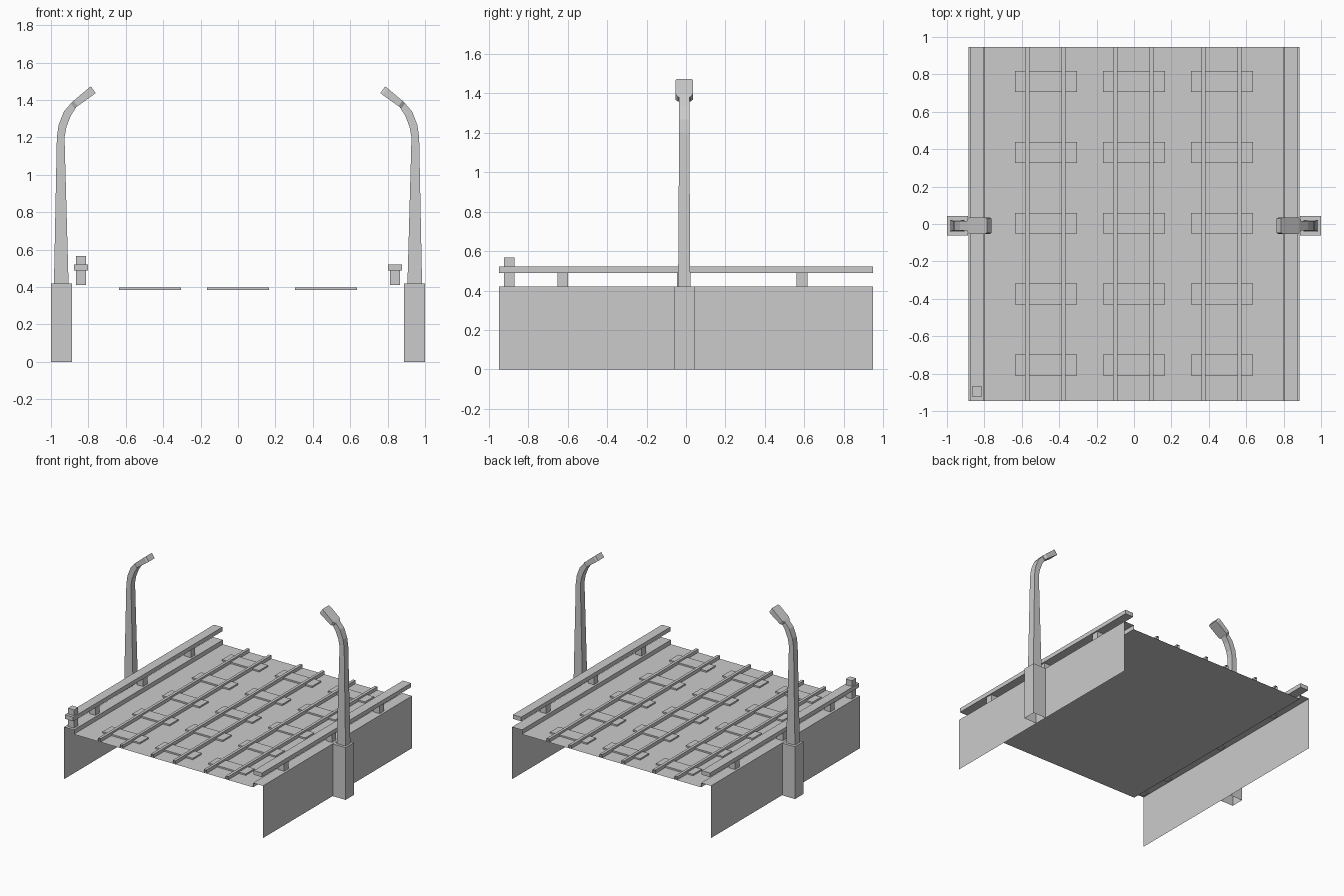
import bpy, bmesh, math
from mathutils import Vector

if bpy.data.objects.get("Cube"):
    bpy.data.objects.remove(bpy.data.objects["Cube"])

# One plain grey for everything
GREY = (0.6, 0.6, 0.6, 1)
mat = bpy.data.materials.new("concrete_grey")
mat.use_nodes = True
mat.diffuse_color = GREY
mat.node_tree.nodes["Principled BSDF"].inputs["Base Color"].default_value = GREY

HALF = 0.947    # half length of the span
DECK = 0.385    # road surface height
KERB = 0.42     # kerb and pedestal top
TOP, BOTTOM, ENDS = 1, -1, 0


def finish(name, bm):
    bmesh.ops.recalc_face_normals(bm, faces=bm.faces)
    mesh = bpy.data.meshes.new(name)
    bm.to_mesh(mesh)
    bm.free()
    mesh.materials.append(mat)
    ob = bpy.data.objects.new(name, mesh)
    bpy.context.scene.collection.objects.link(ob)
    return ob


def box(name, x, y, z, no_bottom=False, no_ends=False):
    """Box from (low, high) ranges, with optional open bottom or open y ends."""
    bm = bmesh.new()
    bmesh.ops.create_cube(bm, size=1)
    bm.normal_update()
    drop = [f for f in bm.faces
            if (no_bottom and f.normal.z < -0.5) or (no_ends and abs(f.normal.y) > 0.5)]
    for v in bm.verts:
        v.co = [lo + (c + 0.5) * (hi - lo) for c, (lo, hi) in zip(v.co, (x, y, z))]
    bmesh.ops.recalc_face_normals(bm, faces=bm.faces)
    bmesh.ops.delete(bm, geom=drop, context='FACES')
    return finish(name, bm)


def loft(name, sections, side, y0):
    """Rectangular sections (x, z, tilt in degrees, thickness, width) joined into a tube."""
    bm = bmesh.new()
    rings = []
    for x, z, tilt, thick, width in sections:
        a = math.radians(tilt)
        across = Vector((math.cos(a), 0, -math.sin(a))) * thick / 2
        ring = []
        for s, t in ((-1, -1), (1, -1), (1, 1), (-1, 1)):
            p = Vector((x, y0 + t * width / 2, z)) + across * s
            ring.append(bm.verts.new((p.x * -side, p.y, p.z)))
        rings.append(ring)
    for a, b in zip(rings, rings[1:]):
        for i in range(4):
            j = (i + 1) % 4
            bm.faces.new((a[i], a[j], b[j], b[i]))
    bm.faces.new(rings[0])
    bm.faces.new(rings[-1])
    return finish(name, bm)


# Folded sheet: side walls, kerbs and road deck
half_profile = [(-0.885, 0), (-0.885, KERB), (-0.797, KERB), (-0.797, DECK)]
profile = half_profile + [(-x, z) for x, z in reversed(half_profile)]
bm = bmesh.new()
rows = [[bm.verts.new((x, y, z)) for x, z in profile] for y in (-HALF, HALF)]
for i in range(len(profile) - 1):
    bm.faces.new((rows[0][i], rows[0][i + 1], rows[1][i + 1], rows[1][i]))
deck = finish("deck_and_walls", bm)

# Three tracks: sleepers and pairs of rails
for t in (-1, 0, 1):
    cx = t * 0.471
    for row in range(-2, 3):
        cy = 0.004 + row * 0.379
        box("sleeper", (cx - 0.165, cx + 0.165), (cy - 0.056, cy + 0.056),
            (DECK, DECK + 0.012), no_bottom=True)
    for s in (-1, 1):
        rx = cx + s * 0.097 - 0.003
        box("rail", (rx - 0.011, rx + 0.011), (-HALF, HALF), (DECK, DECK + 0.027),
            no_bottom=True, no_ends=True)

# Guard rails on short posts, one tall corner post
for side, word in ((-1, "right"), (1, "left")):
    cx = side * 0.84
    px = (cx - 0.027, cx + 0.027)
    box(word + "_guard_rail", (cx - 0.037, cx + 0.037), (-HALF, HALF), (0.488, 0.521))
    for py in (-0.624, -0.018, 0.588):
        box(word + "_guard_post", px, (py - 0.027, py + 0.027), (0.412, 0.489))
box("corner_post", (-0.867, -0.813), (-0.922, -0.868), (0.412, 0.567))

# Lamp posts on open pedestals
Y0 = -0.009
pole = [(-0.945, KERB, 0, 0.078, 0.062), (-0.948, 1.2, 0, 0.041, 0.052),
        (-0.938, 1.262, 14, 0.043, 0.052), (-0.912, 1.328, 28, 0.043, 0.052),
        (-0.877, 1.374, -0 + 53, 0.036, 0.052)]
start, end = Vector((-0.884, 1.369)), Vector((-0.774, 1.455))
lamp = []
for t, thick, width in ((0, 0.03, 0.062), (0.14, 0.036, 0.088),
                        (0.9, 0.044, 0.088), (1, 0.044, 0.076)):
    p = start.lerp(end, t)
    lamp.append((p.x, p.y, 54, thick, width))
for side, word in ((-1, "right"), (1, "left")):
    xs = sorted((side * 0.887, side * 1.0))
    box(word + "_pedestal", xs, (Y0 - 0.053, Y0 + 0.053), (0, KERB), no_bottom=True)
    loft(word + "_lamp_pole", pole, side, Y0)
    loft(word + "_lamp_head", lamp, side, Y0)
